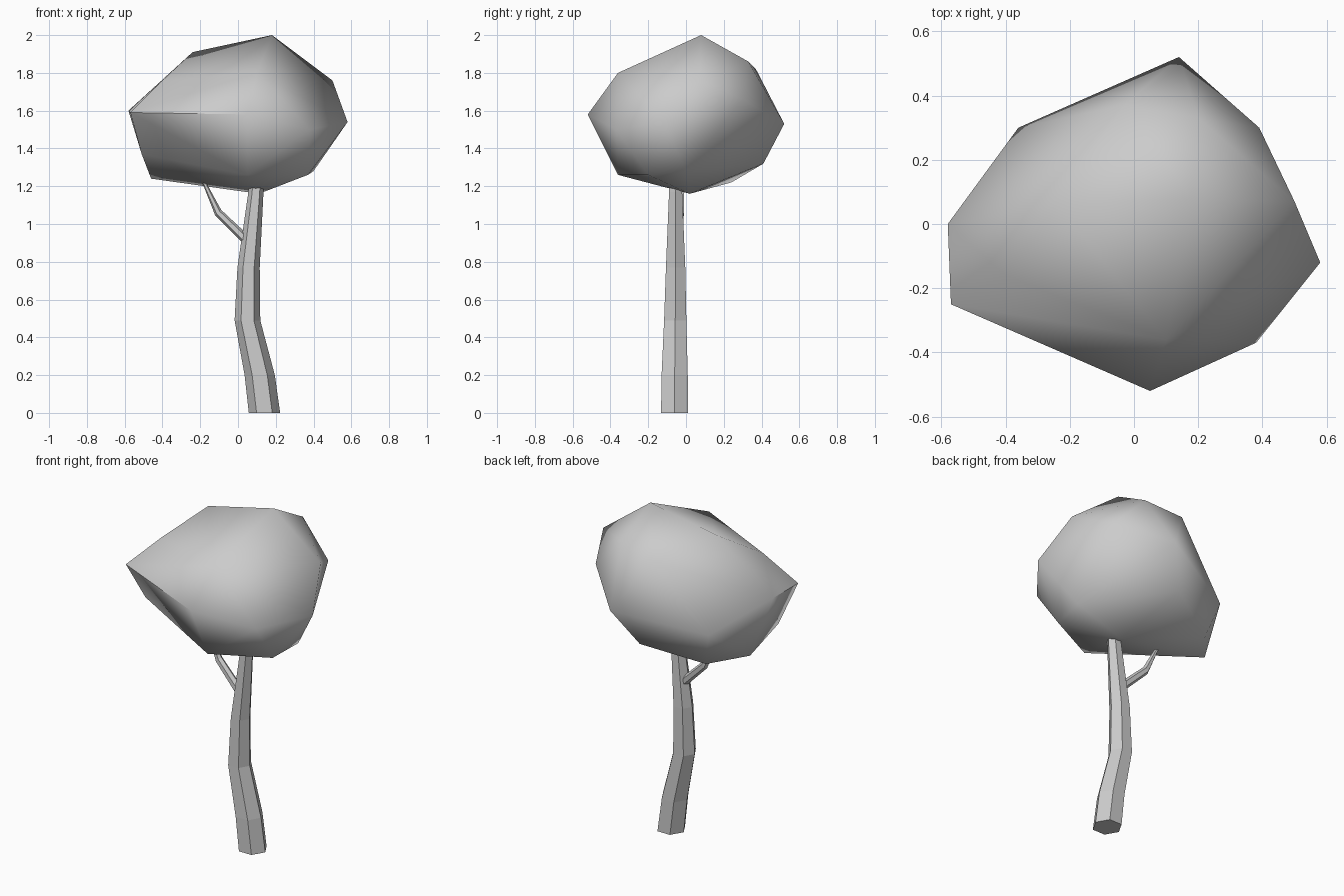
import bpy, bmesh, math
from mathutils import Vector

default_cube = bpy.data.objects.get("Cube")
if default_cube:
    bpy.data.objects.remove(default_cube, do_unlink=True)


def make_material(name, colour):
    material = bpy.data.materials.new(name)
    material.use_nodes = True
    material.diffuse_color = colour
    material.node_tree.nodes["Principled BSDF"].inputs["Base Color"].default_value = colour
    return material


def add_object(name, bm, material):
    bmesh.ops.recalc_face_normals(bm, faces=bm.faces[:])
    mesh = bpy.data.meshes.new(name)
    bm.to_mesh(mesh)
    bm.free()
    mesh.materials.append(material)
    obj = bpy.data.objects.new(name, mesh)
    bpy.context.collection.objects.link(obj)
    return obj


def tapered_limb(name, path, sides, across, along, material):
    """Loft a polygon through (centre, radius) stations in the plane of two axes."""
    bm = bmesh.new()
    rings = []
    for *centre, radius in path:
        ring = []
        for i in range(sides):
            a = math.tau * i / sides
            offset = Vector(across) * math.cos(a) + Vector(along) * math.sin(a)
            ring.append(bm.verts.new(Vector(centre) + offset * radius))
        rings.append(ring)
    for low, high in zip(rings, rings[1:]):
        for i in range(sides):
            j = (i + 1) % sides
            bm.faces.new((low[i], low[j], high[j], high[i]))
    bm.faces.new(rings[0])
    bm.faces.new(rings[-1])
    return add_object(name, bm, material)


grey = make_material("plain grey", (0.6, 0.6, 0.6, 1.0))

# Trunk: bent six-sided taper
tapered_limb("trunk", [
    (.14, -.06, 0, .083),
    (.115, -.06, .2, .08),
    (.05, -.057, .49, .068),
    (.056, -.055, .77, .059),
    (.095, -.055, 1.17, .04),
    (.1, -.055, 1.28, .035),
], 6, (1, 0, 0), (0, 1, 0), grey)

# Side branch reaching up into the crown
tapered_limb("branch", [
    (.06, -.05, .9, .026),
    (-.105, -.03, 1.06, .022),
    (-.175, -.02, 1.21, .011),
    (-.19, -.02, 1.25, .009),
], 6, (.7, 0, .7), (0, 1, 0), grey)

# Crown: irregular faceted boulder wrapped around its corner points
corners = [
    (.18, .08, 2), (-.24, .06, 1.91), (-.4, -.16, 1.76), (.1, -.36, 1.8),
    (.5, .07, 1.76), (.2, .33, 1.86), (-.03, .37, 1.82),
    (-.58, 0, 1.6), (-.57, -.25, 1.59), (.05, -.52, 1.58), (.38, -.37, 1.5),
    (.58, -.12, 1.54), (.39, .3, 1.66), (.14, .52, 1.53), (-.36, .3, 1.43),
    (-.51, -.15, 1.37), (-.46, .05, 1.24), (.05, -.36, 1.26), (.37, -.2, 1.26),
    (.4, 0, 1.28), (.02, .41, 1.32), (-.3, .24, 1.22), (.11, .02, 1.16),
]
bm = bmesh.new()
for corner in corners:
    bm.verts.new(corner)
hull = bmesh.ops.convex_hull(bm, input=bm.verts[:])
loose = [v for v in bm.verts if not v.link_faces]
bmesh.ops.delete(bm, geom=loose, context="VERTS")
crown = add_object("crown", bm, grey)

bpy.ops.object.select_all(action="DESELECT")
crown.select_set(True)
bpy.context.view_layer.objects.active = crown
bpy.ops.object.shade_smooth_by_angle(angle=math.radians(60))
